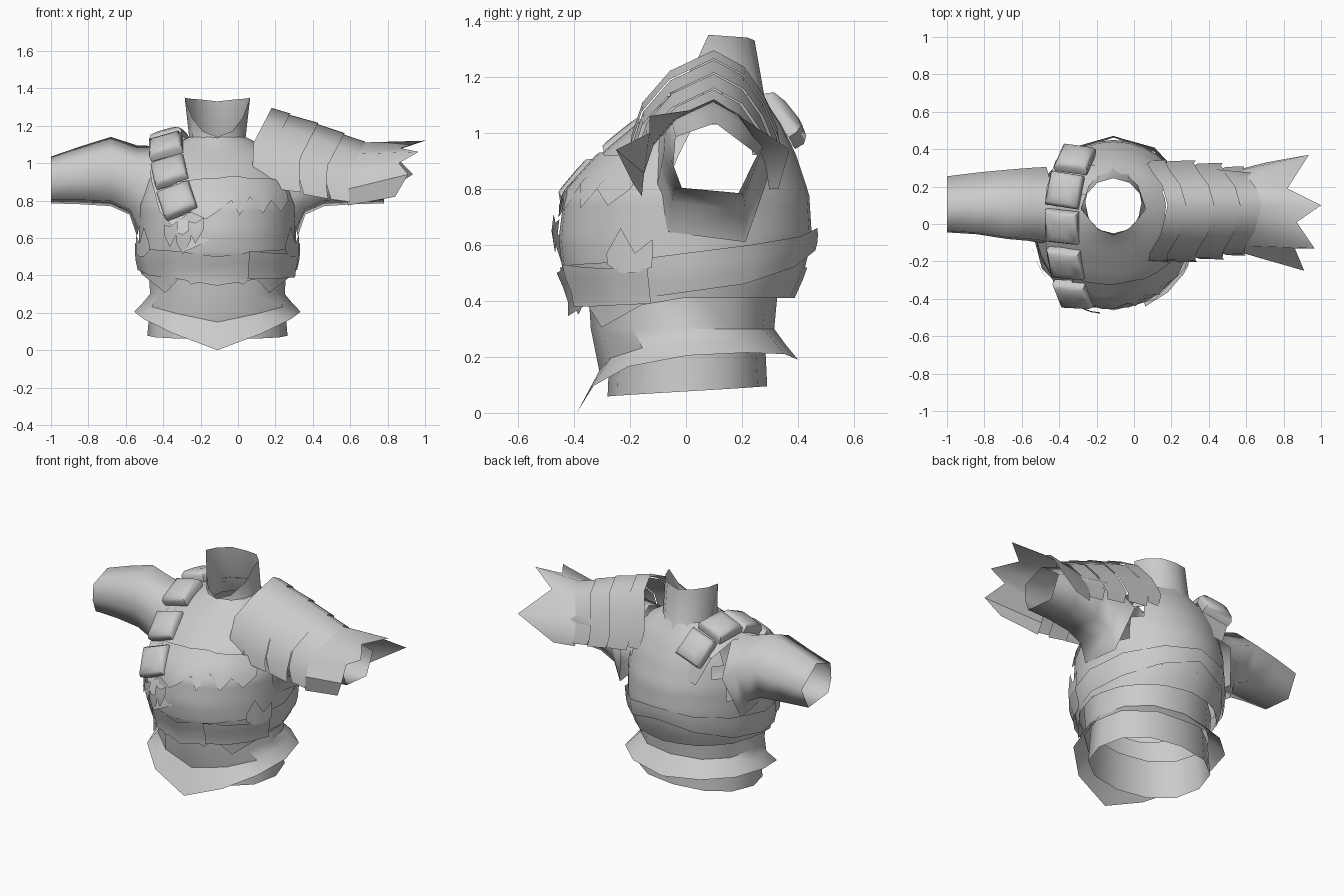
import bpy, bmesh
from math import sin, cos, radians, copysign
from mathutils import Vector

if "Cube" in bpy.data.objects:
    bpy.data.objects.remove(bpy.data.objects["Cube"])

grey = bpy.data.materials.new("plain_grey")
grey.use_nodes = True
grey.diffuse_color = (0.6, 0.6, 0.6, 1)
grey.node_tree.nodes["Principled BSDF"].inputs["Base Color"].default_value = (0.6, 0.6, 0.6, 1)
CX = -0.11


def loft(name, rings, closed=True, cap=False, angle=40, hole=None):
    """Skin a list of equal-length point rings, leaving out faces inside a hole."""
    bm = bmesh.new()
    rows = [[bm.verts.new(p) for p in ring] for ring in rings]
    n = len(rows[0])
    for a, b in zip(rows, rows[1:]):
        for i in range(n if closed else n - 1):
            j = (i + 1) % n
            quad = (a[i], a[j], b[j], b[i])
            if not (hole and hole(sum((v.co for v in quad), Vector()) / 4)):
                bm.faces.new(quad)
    if cap:
        bm.faces.new(rows[-1])
    bmesh.ops.recalc_face_normals(bm, faces=bm.faces)
    mesh = bpy.data.meshes.new(name)
    bm.to_mesh(mesh)
    bm.free()
    mesh.materials.append(grey)
    ob = bpy.data.objects.new(name, mesh)
    bpy.context.collection.objects.link(ob)
    bpy.ops.object.select_all(action='DESELECT')
    ob.select_set(True)
    bpy.context.view_layer.objects.active = ob
    bpy.ops.object.shade_smooth_by_angle(angle=radians(angle))


def oval(deg, rx, front, back, z, power=0.9):
    """Point on a body section; 0 degrees is the front, 90 the left side."""
    s, c = sin(radians(deg)), cos(radians(deg))
    s, c = (copysign(abs(v) ** power, v) for v in (s, c))
    return Vector((CX + rx * s, (front + back) / 2 - (back - front) / 2 * c, z))


# Torso: height, half width, front y, back y
PROFILE = [(.41, .40, -.40, .38), (.50, .42, -.44, .42), (.62, .42, -.455, .45),
           (.78, .42, -.435, .44), (.93, .39, -.30, .39), (1.03, .33, -.18, .34),
           (1.09, .25, -.10, .30), (1.14, .15, -.05, .27)]


def on_body(deg, z, off=0):
    z0 = min(max(z, PROFILE[0][0]), PROFILE[-1][0])
    for a, b in zip(PROFILE, PROFILE[1:]):
        if z0 <= b[0]:
            t = (z0 - a[0]) / (b[0] - a[0])
            rx, f, k = (a[i] + (b[i] - a[i]) * t for i in (1, 2, 3))
            return oval(deg, rx + off, f - off, k + off, z, 1)


def armhole(p):
    return abs(p.x - CX) > .2 and ((p.y - .11) / .16) ** 2 + ((p.z - .87) / .2) ** 2 < 1


heights = [.41 + .73 * i / 20 for i in range(21)]
loft("torso", [[on_body(i * 11.25, z) for i in range(32)] for z in heights],
     hole=armhole)


def wrap(name, degs, low, high, off, closed=False):
    """Cloth band that follows the torso between two edges."""
    loft(name, [[on_body(d, l + (h - l) * t, off) for d, l, h in zip(degs, low, high)]
                for t in (0, .33, .67, 1)], closed)


def both(half):
    """Mirror front-to-back values around the whole body."""
    return half + half[-2:0:-1]


ROUND = [i * 30 for i in range(12)]
wrap("belt", ROUND, both([.345, .38, .40, .43, .46, .52, .58]),
     both([.50, .53, .54, .57, .60, .63, .66]), .022, True)
hem_half = [0, 20, 28, 43, 68, 90, 120, 150, 180]
wrap("ragged_hem", hem_half + [360 - d for d in hem_half[-2:0:-1]],
     both([.40, .35, .40, .305, .385, .41, .41, .41, .41]), [.52] * 16, .008, True)
wrap("belt_end", [22, 40, 57, 74], [.38, .38, .385, .39],
     [.53, .52, .515, .515], .032)

# Torn layers on the chest and flanks
wrap("torn_chest_layer", [-32, -20, -8, 0, 10, 16, 24, 34, 42, 52, 62],
     [.66, .74, .70, .74, .80, .72, .82, .73, .80, .74, .80],
     [.90, .91, .92, .92, .93, .93, .92, .92, .92, .91, .90], .014)
for side in (-1, 1):
    wrap("torn_flank", [side * d for d in (54, 61, 68, 76)],
         [.53, .50, .50, .52], [.57, .66, .57, .62], .03)

# Waist tunic with pointed flared hem, and the under skirt
hem = both([0, .09, .165, .205, .215, .21, .19])
loft("waist_tunic", [
    [oval(d, .37, -.35, .33, .46) for d in ROUND],
    [oval(d, .36, -.34, .315, .30) for d in ROUND],
    [oval(d, .40, -.31, .355, (.30 + z) / 2) for d, z in zip(ROUND, hem)],
    [oval(d, .445, -.39, .40, z) for d, z in zip(ROUND, hem)]])
loft("under_skirt", [
    [oval(d, .355, -.27, .28, .30) for d in ROUND],
    [oval(d, .375, -.28, .29, .077 - .018 * cos(radians(d))) for d in ROUND]])

# Tall collar, open in front
collar_top = both([1.14, 1.17, 1.24, 1.35, 1.345, 1.34, 1.33])
collar_y = both([-.06, -.03, .03, .08, .15, .22, .245])
top = []
for d, z, y in zip(ROUND, collar_top, collar_y):
    top.append((CX + (.155 + .02 * (z > 1.3)) * sin(radians(d)), y, z))
loft("collar", [[oval(d, .18, -.11, .33, 1.03) for d in ROUND],
                [oval(d, .15, -.05, .28, 1.13) for d in ROUND], top])

# Sleeves: distance from centre, slant, middle y and z, half sizes
HEX = [(0, 1), (-.95, .6), (-1, -.2), (-.8, -.85), (.55, -1), (1, .1)]
SLEEVE = [(.365, .065, .10, .85, .205, .24), (.45, .02, .105, .91, .195, .185),
          (.57, 0, .105, .955, .185, .185), (.73, 0, .11, .935, .165, .155),
          (.89, 0, .105, .91, .15, .125)]
for side, label in ((-1, "right"), (1, "left")):
    loft(label + "_sleeve",
         [[(CX + side * (d - slant * v), y + u * hy, z + v * hz) for u, v in HEX]
          for d, slant, y, z, hy, hz in SLEEVE], angle=100)

# Left shoulder guard: overlapping arched tiers
ARCH = [(-.29, .41), (-.28, .31), (-.24, .19), (-.14, .075), (.02, 0),
        (.13, .06), (.20, .16), (.25, .28), (.265, .38)]


def arch(x, z, scale=1.0):
    """Arched cross-section that leans inward, then back out at its lower ends."""
    return [(x - (.52 * min(d, .24) - .3 * max(d - .24, 0)) * scale,
             .08 + y * scale, z - d * scale) for y, d in ARCH]


TIERS = [(.18, 1.295, .28, 1.265, .98), (.27, 1.26, .43, 1.215, .97),
         (.42, 1.21, .57, 1.16, .92), (.56, 1.155, .68, 1.115, .85)]
for x0, z0, x1, z1, s in TIERS:
    inner, outer = arch(x0, z0, s), arch(x1, z1, s * 1.01)
    # ragged lower corners
    for i in (0, -1):
        outer[i] = (outer[i][0] - .02, outer[i][1], outer[i][2] + .03)
    loft("shoulder_tier", [inner, outer], closed=False, angle=75)

# Spiked fringe at the end of the shoulder guard
SPIKES = [(.84, -.19, .82), (.91, -.25, .94), (.86, -.13, 1.0), (.965, -.13, 1.06),
          (.87, .01, 1.08), (1.0, .10, 1.12), (.82, .19, 1.06), (.935, .37, .94),
          (.71, .33, .80)]
loft("shoulder_spikes", [arch(.65, 1.11, .82), SPIKES], closed=False)

# Bandolier over the right shoulder with padded pouches
PATH = [Vector(p) for p in [
    (-.22, -.47, .56), (-.27, -.45, .67), (-.325, -.375, .80), (-.365, -.21, .955),
    (-.385, -.015, 1.09), (-.37, .18, 1.13), (-.315, .345, 1.045), (-.27, .405, .85)]]
CORE = Vector((-.27, .08, .72))


def frame(i):
    t = (PATH[min(i + 1, len(PATH) - 1)] - PATH[max(i - 1, 0)]).normalized()
    n = PATH[i] - CORE
    n = (n - t * n.dot(t)).normalized()
    return t, n, t.cross(n)


strap = []
for i, p in enumerate(PATH):
    t, n, w = frame(i)
    half = .11 if 1 < i < 7 else .07
    strap.append([p - n * .025 + w * half * k for k in (-1, 0, 1)])
loft("bandolier", strap, closed=False)

for i in range(2, 7):
    t, n, w = frame(i)
    rings = []
    for size, lift in ((.088, -.025), (.092, .01), (.078, .035), (.04, .048)):
        rings.append([PATH[i] + n * lift + (w * a + t * b) * size
                      for a, b in ((-1, -1), (1, -1), (1, 1), (-1, 1))])
    loft("pouch", rings, cap=True, angle=50)

# Torn scraps at the lower end of the bandolier
for d, z in ((-34, .64), (-24, .60), (-15, .66)):
    wrap("scrap", [d - 5, d, d + 6], [z - .02, z - .09, z - .01],
         [z + .03, z + .02, z + .05], .035)
